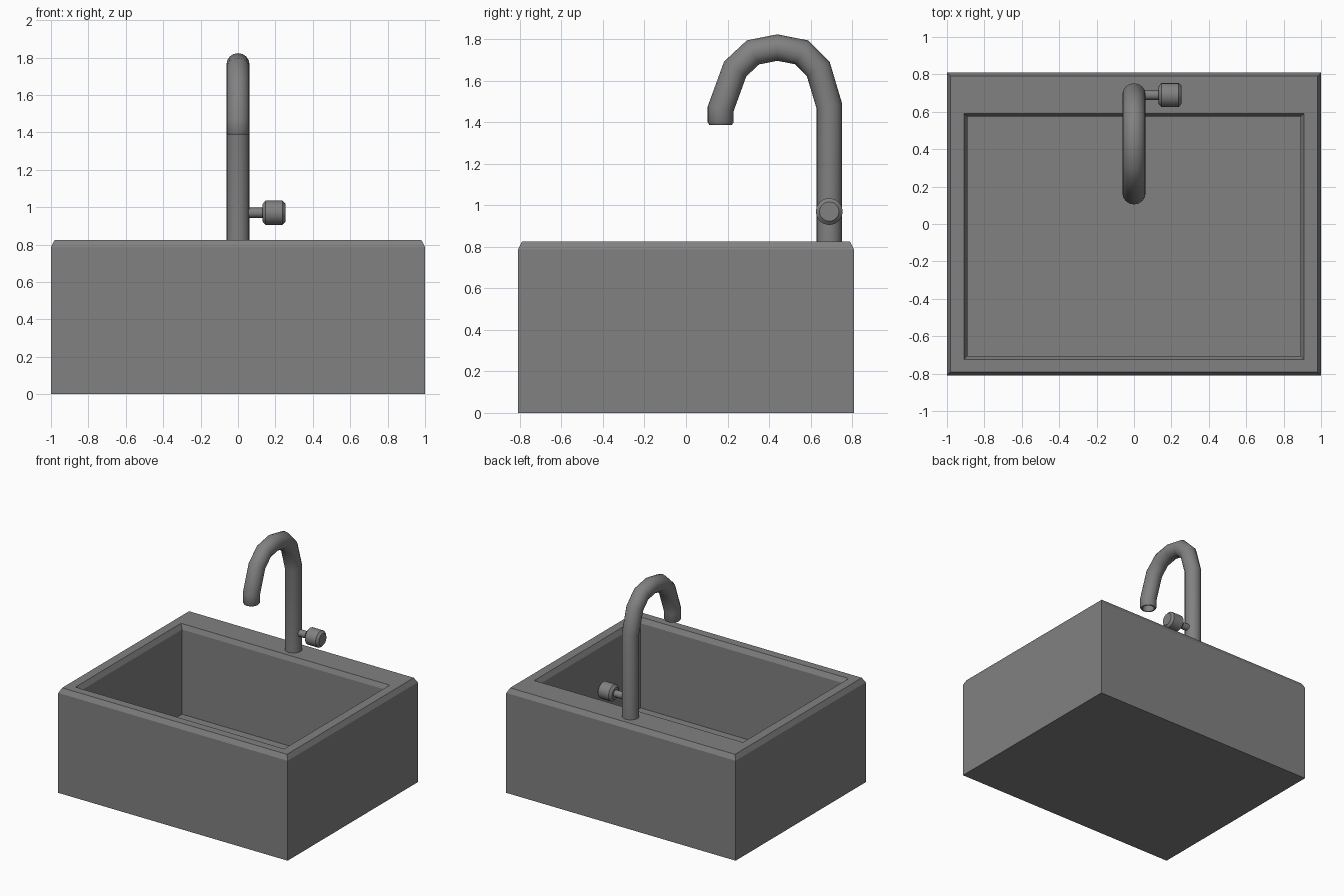
import bpy, bmesh, math
from mathutils import Vector

if "Cube" in bpy.data.objects:
    bpy.data.objects.remove(bpy.data.objects["Cube"])

grey = bpy.data.materials.new("dark grey")
grey.diffuse_color = (0.22, 0.22, 0.22, 1)
grey.use_nodes = True
grey.node_tree.nodes["Principled BSDF"].inputs["Base Color"].default_value = grey.diffuse_color


def skin(name, rings, smooth=None):
    """Join successive rings of points with quads and cap both ends."""
    bm = bmesh.new()
    loops = [[bm.verts.new(p) for p in ring] for ring in rings]
    for a, b in zip(loops, loops[1:]):
        n = len(a)
        for i in range(n):
            bm.faces.new((a[i], a[(i + 1) % n], b[(i + 1) % n], b[i]))
    bm.faces.new(loops[0][::-1])
    bm.faces.new(loops[-1])
    bmesh.ops.recalc_face_normals(bm, faces=bm.faces[:])
    me = bpy.data.meshes.new(name)
    bm.to_mesh(me)
    bm.free()
    me.materials.append(grey)
    ob = bpy.data.objects.new(name, me)
    bpy.context.collection.objects.link(ob)
    if smooth:
        bpy.ops.object.select_all(action='DESELECT')
        ob.select_set(True)
        bpy.context.view_layer.objects.active = ob
        bpy.ops.object.shade_smooth_by_angle(angle=math.radians(smooth))
    return ob


def rect(x, y0, y1, z):
    return [(-x, y0, z), (x, y0, z), (x, y1, z), (-x, y1, z)]


def circle(centre, u, v, r, n):
    c, u, v = Vector(centre), Vector(u), Vector(v)
    return [c + r * (math.cos(t) * u + math.sin(t) * v)
            for t in (2 * math.pi * i / n for i in range(n))]


# Basin block with bevelled outer and inner rim
skin("basin", [
    rect(1.0, -0.81, 0.81, 0.0),
    rect(1.0, -0.81, 0.81, 0.787),
    rect(0.98, -0.79, 0.79, 0.825),
    rect(0.91, -0.725, 0.59, 0.825),
    rect(0.89, -0.705, 0.575, 0.787),
    rect(0.89, -0.705, 0.575, 0.12),
])

# Drain: octagonal flange with a slightly raised plug
X, Y, Z = (1, 0, 0), (0, 1, 0), (0, 0, 1)
skin("drain", [circle((0, 0.12, z), X, Y, r, 8) for r, z in
               [(0.165, 0.115), (0.165, 0.128), (0.135, 0.128), (0.135, 0.122)]])

# Gooseneck spout: mitred sweep along a path in the YZ plane
path = [Vector((0, y, z)) for y, z in [
    (0.69, 0.81), (0.69, 1.48), (0.637, 1.657), (0.557, 1.737), (0.44, 1.76),
    (0.323, 1.737), (0.237, 1.657), (0.167, 1.465), (0.167, 1.40)]]
rings = []
for i, p in enumerate(path):
    d0 = (p - path[max(i - 1, 0)]).normalized() if i else Vector(Z)
    d1 = (path[i + 1] - p).normalized() if i + 1 < len(path) else d0
    t = (d0 + d1).normalized()
    side = Vector(X).cross(t) / t.dot(d0)
    rings.append(circle(p, X, side, 0.0625, 16))
# chamfered lip and hollow mouth
for r, z in [(0.055, 1.388), (0.045, 1.388), (0.045, 1.45)]:
    rings.append(circle((0, 0.167, z), X, Vector(X).cross(Vector((0, 0, -1))), r, 16))
skin("spout", rings, 40)

# Handle: stem and chamfered knob on the right of the spout
for name, profile in [
    ("handle_stem", [(0.03, 0.027), (0.14, 0.027)]),
    ("handle_knob", [(0.13, 0.045), (0.147, 0.065), (0.238, 0.065), (0.255, 0.047)]),
]:
    skin(name, [circle((x, 0.69, 0.97), Y, Z, r, 16) for x, r in profile], 30)
